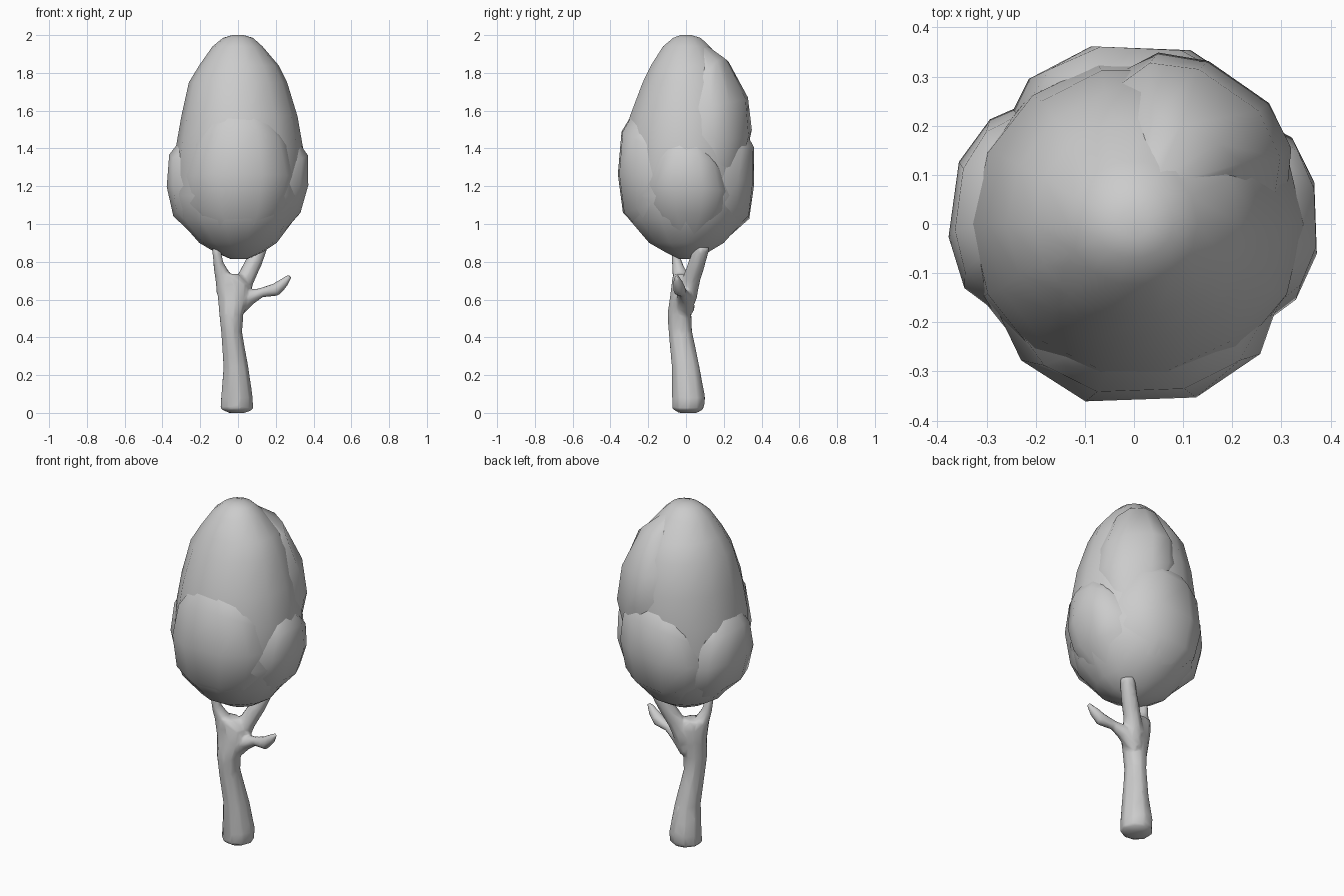
import bpy, math
from mathutils import Vector
from math import sin, cos, radians, pi

if "Cube" in bpy.data.objects:
    bpy.data.objects.remove(bpy.data.objects["Cube"])


def smooth(ob, angle):
    bpy.ops.object.select_all(action='DESELECT')
    ob.select_set(True)
    bpy.context.view_layer.objects.active = ob
    bpy.ops.object.shade_smooth_by_angle(angle=radians(angle))


def make(name, verts, faces, angle=40):
    me = bpy.data.meshes.new(name)
    me.from_pydata([tuple(v) for v in verts], [], faces)
    ob = bpy.data.objects.new(name, me)
    bpy.context.collection.objects.link(ob)
    smooth(ob, angle)
    return ob


def loft(name, rings, angle=40):
    n = len(rings[0])
    verts = [p for r in rings for p in r]
    faces = [(i * n + j, i * n + (j + 1) % n, (i + 1) * n + (j + 1) % n, (i + 1) * n + j)
             for i in range(len(rings) - 1) for j in range(n)]
    faces.append(tuple(reversed(range(n))))
    faces.append(tuple(range(len(verts) - n, len(verts))))
    return make(name, verts, faces, angle)


def branch(name, path, sides=8):
    """Round tapering limb through (x, y, z, radius) points."""
    pts = [Vector(p[:3]) for p in path]
    rings = []
    for i, p in enumerate(pts):
        d = (pts[min(i + 1, len(pts) - 1)] - pts[max(i - 1, 0)]).normalized()
        u = Vector((0, 1, 0)).cross(d).normalized()
        v = d.cross(u)
        rings.append([p + path[i][3] * (u * cos(2 * pi * k / sides) + v * sin(2 * pi * k / sides))
                      for k in range(sides)])
    return loft(name, rings)


# Crown extents per height: z, left, right, front, back
CROWN = [
    (0.815, .04, .05, .04, .05), (0.85, .12, .13, .11, .12), (0.90, .205, .205, .20, .205),
    (1.02, .31, .295, .305, .315), (1.15, .345, .345, .345, .335), (1.40, .33, .345, .33, .335),
    (1.57, .30, .315, .305, .32), (1.75, .26, .26, .235, .275), (1.84, .205, .215, .19, .215),
    (1.94, .135, .13, .125, .13), (1.985, .08, .08, .07, .08), (2.0, .03, .03, .03, .03)]


def crown_point(a, z, off=0.0):
    """Point on the crown surface, pushed outwards by off."""
    for lo, hi in zip(CROWN, CROWN[1:]):
        if z <= hi[0]:
            break
    t = max(0, min(1, (z - lo[0]) / (hi[0] - lo[0])))
    l, r, f, b = [p + (q - p) * t for p, q in zip(lo[1:], hi[1:])]
    c, s = cos(a), sin(a)
    x, y = c * (r if c > 0 else l), s * (b if s > 0 else f)
    k = 1 + off / max(math.hypot(x, y), .05)
    return Vector((x * k, y * k, z))


# Main crown
loft("crown", [[crown_point(2 * pi * k / 14, r[0]) for k in range(14)] for r in CROWN], 60)


def clump(name, mid, half, z0, z1, off, skew=0.0):
    """Leaf mass swelling from the crown, steepest at its upper rim."""
    us = [(-1, 0), (-.72, .6), (-.3, 1), (.3, 1), (.72, .75), (1, 0)]
    vs = [(0, 0), (.25, .75), (.55, 1), (.88, .9), (1, 0)]
    verts = []
    for v, fv in vs:
        for u, fu in us:
            zm = (z0 + z1) / 2 + skew * u
            z = zm + (v - .5) * (z1 - z0) * (1 - .3 * u * u)
            taper = 1 - .3 * (2 * v - 1) ** 2
            verts.append(crown_point(radians(mid + half * u * taper), z, off * fu * fv if fu * fv else -.008))
    n = len(us)
    faces = [(j * n + i, j * n + i + 1, (j + 1) * n + i + 1, (j + 1) * n + i)
             for j in range(len(vs) - 1) for i in range(n - 1)]
    return make(name, verts, faces, 60)


# Overlapping leaf masses
for args in [("left_clump", 172, 40, .90, 1.43, .036, .02),
             ("right_clump", 2, 38, .93, 1.42, .032, -.02),
             ("front_clump", 272, 58, .88, 1.58, .036, 0),
             ("back_clump", 88, 52, .88, 1.49, .036, -.03),
             ("upper_back_clump", 54, 42, 1.28, 1.96, .046, .03)]:
    clump(*args)

# Trunk: z, x min, x max, y min, y max
TRUNK = [(0, -.05, .04, -.04, .06), (.02, -.098, .082, -.074, .095), (.08, -.094, .08, -.076, .104),
         (.24, -.08, .056, -.077, .074), (.43, -.092, .022, -.094, .034), (.52, -.102, .03, -.10, .03),
         (.60, -.11, .055, -.088, .042), (.68, -.118, .06, -.077, .045), (.735, -.122, .015, -.072, .035)]
trunk = loft("trunk", [[Vector(((a + b) / 2 + (b - a) / 2 * cos(2 * pi * k / 9),
                                (c + d) / 2 + (d - c) / 2 * sin(2 * pi * k / 9), z)) for k in range(9)]
                       for z, a, b, c, d in TRUNK])

# Limbs
limbs = [
    branch("left_limb", [(-.065, -.02, .64, .05), (-.082, -.03, .73, .042), (-.104, -.047, .79, .028),
                         (-.118, -.06, .89, .022)]),
    branch("right_limb", [(0, 0, .60, .055), (.04, .03, .71, .048), (.085, .06, .80, .045),
                          (.12, .088, .885, .04)]),
    branch("side_limb", [(-.02, -.005, .55, .055), (.06, -.01, .612, .042), (.125, -.02, .637, .026),
                         (.20, -.035, .652, .036), (.24, -.042, .687, .028), (.276, -.05, .725, .012)])]

# Fuse trunk and limbs into one flowing wood surface
bpy.ops.object.select_all(action='DESELECT')
for ob in limbs + [trunk]:
    ob.select_set(True)
bpy.context.view_layer.objects.active = trunk
bpy.ops.object.join()
m = trunk.modifiers.new("fuse", 'REMESH')
m.mode, m.voxel_size = 'VOXEL', .008
m = trunk.modifiers.new("relax", 'SMOOTH')
m.factor, m.iterations = .5, 8
m = trunk.modifiers.new("simplify", 'DECIMATE')
m.ratio = .05
for name in ["fuse", "relax", "simplify"]:
    bpy.ops.object.modifier_apply(modifier=name)
smooth(trunk, 60)
